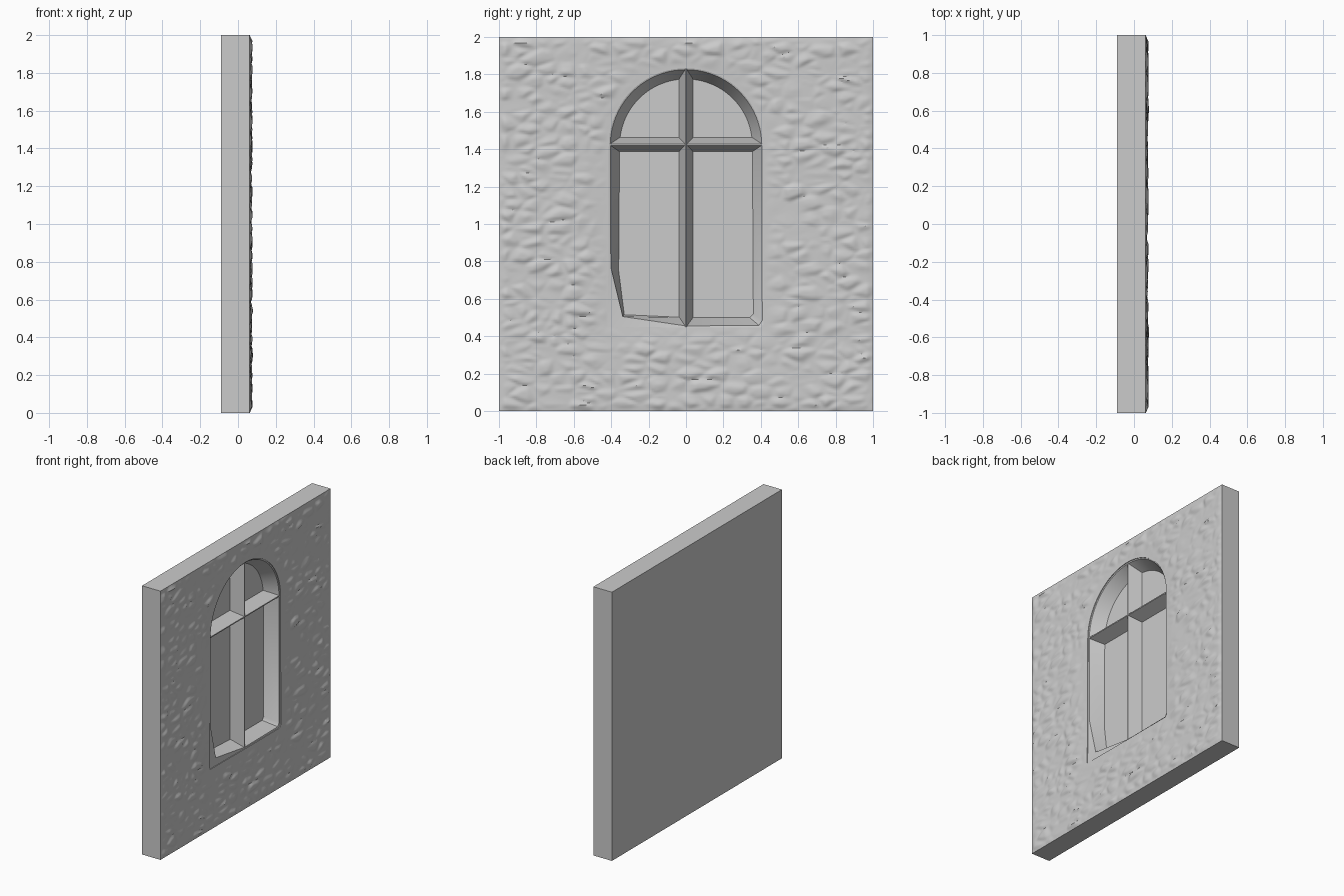
import bpy, bmesh
from math import sin, cos, pi, radians
from mathutils import Vector, noise

if "Cube" in bpy.data.objects:
    bpy.data.objects.remove(bpy.data.objects["Cube"])

FRONT, BACK, PANE = 0.062, -0.09, -0.04
SPRING = 1.42          # height where the arch starts


def finish(bm, name):
    bmesh.ops.recalc_face_normals(bm, faces=bm.faces[:])
    mesh = bpy.data.meshes.new(name)
    bm.to_mesh(mesh)
    bm.free()
    ob = bpy.data.objects.new(name, mesh)
    bpy.context.collection.objects.link(ob)
    return ob


def activate(ob):
    bpy.ops.object.select_all(action='DESELECT')
    ob.select_set(True)
    bpy.context.view_layer.objects.active = ob


def stone_height(y, z):
    """Worn, irregular stones, calm beside the window and at the slab edges."""
    warp = noise.noise(Vector((y * 3, z * 3, 7))) * 0.3
    p = Vector((y * 8.5 + warp, z * 15 + warp, 0))
    d, pts = noise.voronoi(p)
    t = min((d[1] - d[0]) * 1.6, 1)
    dome = t * t * (3 - 2 * t)
    size = 0.65 + 0.35 * noise.noise(pts[0] * 3.7)
    if z > SPRING:
        gap = (y * y + (z - SPRING) ** 2) ** 0.5 - 0.42
    else:
        gap = max(abs(y) - 0.42, 0.45 - z)
    rim = min(1 - abs(y), z, 2 - z)
    calm = max(0, min(1, gap / 0.1)) * max(0, min(1, rim / 0.03))
    swell = 0.003 * noise.noise(Vector((y * 4, z * 4, 2)))
    return FRONT + calm * (0.003 + swell + 0.016 * dome * size)


# Stone wall slab: rough front, plain sides and back
bm = bmesh.new()
bmesh.ops.create_grid(bm, x_segments=190, y_segments=190, size=1)
for v in bm.verts:
    y, z = v.co.x, v.co.y + 1
    v.co = (stone_height(y, z), y, z)
rim = [e for e in bm.edges if e.is_boundary]
new = bmesh.ops.extrude_edge_only(bm, edges=rim)['geom']
for v in new:
    if isinstance(v, bmesh.types.BMVert):
        v.co.x = BACK
bmesh.ops.contextual_create(bm, geom=[e for e in bm.edges if e.is_boundary])
wall = finish(bm, "stone_wall")


# Arched opening: shallow lip, worn lower corner, splayed reveal
def outline(r, foot):
    return [(r * cos(pi * i / 40), SPRING + r * sin(pi * i / 40)) for i in range(41)] + foot


lip = outline(0.413, [(-.415, .77), (-.42, .45), (0, .447), (.40, .447), (.415, .465)])
edge = outline(0.405, [(-.402, .77), (-.338, .505), (0, .455), (.39, .458), (.408, .485)])
pane = outline(0.355, [(-.36, .75), (-.33, .515), (0, .50), (.34, .50), (.36, .52)])

bm = bmesh.new()
rings = [[bm.verts.new((x, y, z)) for y, z in pts] for x, pts in
         ((0.13, lip), (0.057, lip), (0.054, edge), (PANE, pane))]
for a, b in zip(rings, rings[1:]):
    for i in range(len(a)):
        j = (i + 1) % len(a)
        bm.faces.new((a[i], a[j], b[j], b[i]))
bm.faces.new(rings[0])
bm.faces.new(rings[-1])
cutter = finish(bm, "window_cutter")
cutter.hide_render = True

activate(wall)
mod = wall.modifiers.new("opening", 'BOOLEAN')
mod.operation = 'DIFFERENCE'
mod.solver = 'EXACT'
mod.object = cutter
bpy.ops.object.modifier_apply(modifier=mod.name)
bpy.data.objects.remove(cutter)
bpy.ops.object.shade_smooth_by_angle(angle=radians(35))


# Glazing bars: ridged sections running up and across the opening
def bar(name, start, end, side, ridge):
    section = [(PANE - 0.01, -0.042), (PANE + 0.006, -0.036), (ridge, -0.004),
               (ridge, 0.004), (PANE + 0.006, 0.036), (PANE - 0.01, 0.042)]
    bm = bmesh.new()
    ends = [[bm.verts.new(Vector((x, 0, 0)) + Vector(c) + Vector(side) * w)
             for x, w in section] for c in (start, end)]
    for i in range(6):
        j = (i + 1) % 6
        bm.faces.new((ends[0][i], ends[0][j], ends[1][j], ends[1][i]))
    bm.faces.new(ends[0])
    bm.faces.new(ends[1])
    return finish(bm, name)


bar("vertical_bar", (0, 0, 0.45), (0, 0, 1.828), (0, 1, 0), 0.056)
bar("cross_bar", (0, -0.408, 1.425), (0, 0.408, 1.425), (0, 0, 1), 0.055)
